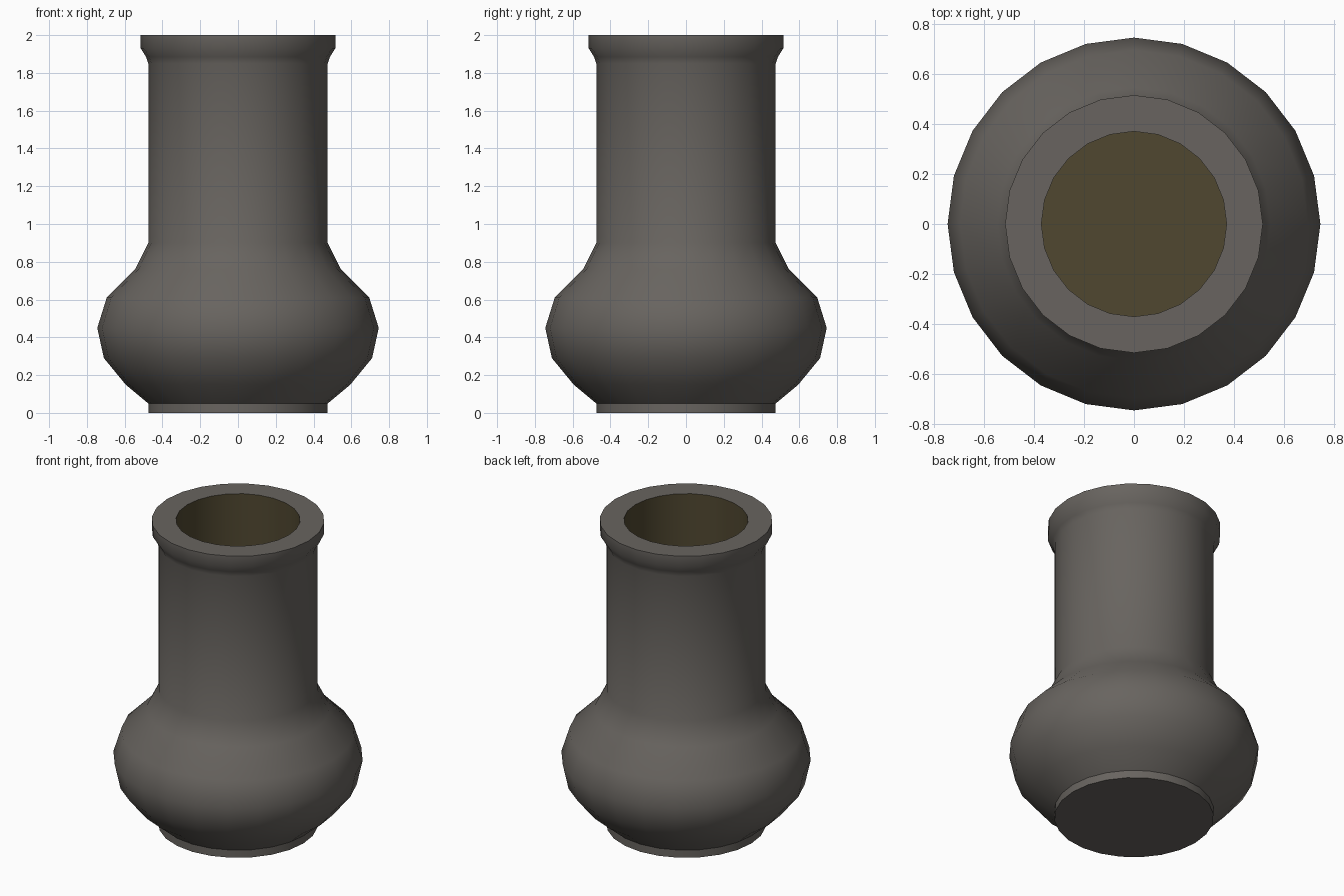
import bpy, bmesh, math

if "Cube" in bpy.data.objects:
    bpy.data.objects.remove(bpy.data.objects["Cube"])

SIDES = 24


def material(name, rgb):
    m = bpy.data.materials.new(name)
    m.diffuse_color = (*rgb, 1)
    m.use_nodes = True
    m.node_tree.nodes["Principled BSDF"].inputs["Base Color"].default_value = m.diffuse_color
    return m


stone = material("grey clay", (0.138, 0.127, 0.115))
inside = material("dark olive interior", (0.080, 0.064, 0.030))

# Outer profile from the foot up to the rim, then down the inside
outer = [(0.475, 0), (0.475, 0.05), (0.595, 0.15), (0.71, 0.29),
         (0.745, 0.45), (0.695, 0.61), (0.545, 0.76), (0.475, 0.90),
         (0.475, 1.85), (0.487, 1.885), (0.515, 1.93), (0.515, 2.0)]
inner = [(0.37, 2.0), (0.37, 0.9)]
profile = outer + inner

bm = bmesh.new()
rings = []
for r, z in profile:
    rings.append([bm.verts.new((r * math.cos(2 * math.pi * i / SIDES),
                                r * math.sin(2 * math.pi * i / SIDES), z))
                  for i in range(SIDES)])

# Walls, olive below the inner lip
for k in range(len(rings) - 1):
    a, b = rings[k], rings[k + 1]
    for i in range(SIDES):
        j = (i + 1) % SIDES
        f = bm.faces.new((a[i], a[j], b[j], b[i]))
        f.material_index = 1 if k >= len(outer) else 0

# Underside and inner floor
bm.faces.new(rings[0][::-1])
bm.faces.new(rings[-1]).material_index = 1
bm.normal_update()

mesh = bpy.data.meshes.new("vase")
bm.to_mesh(mesh)
bm.free()
mesh.materials.append(stone)
mesh.materials.append(inside)
vase = bpy.data.objects.new("vase", mesh)
bpy.context.collection.objects.link(vase)

# Smooth body with crisp foot and rim edges
bpy.context.view_layer.objects.active = vase
vase.select_set(True)
bpy.ops.object.shade_smooth_by_angle(angle=math.radians(33))
